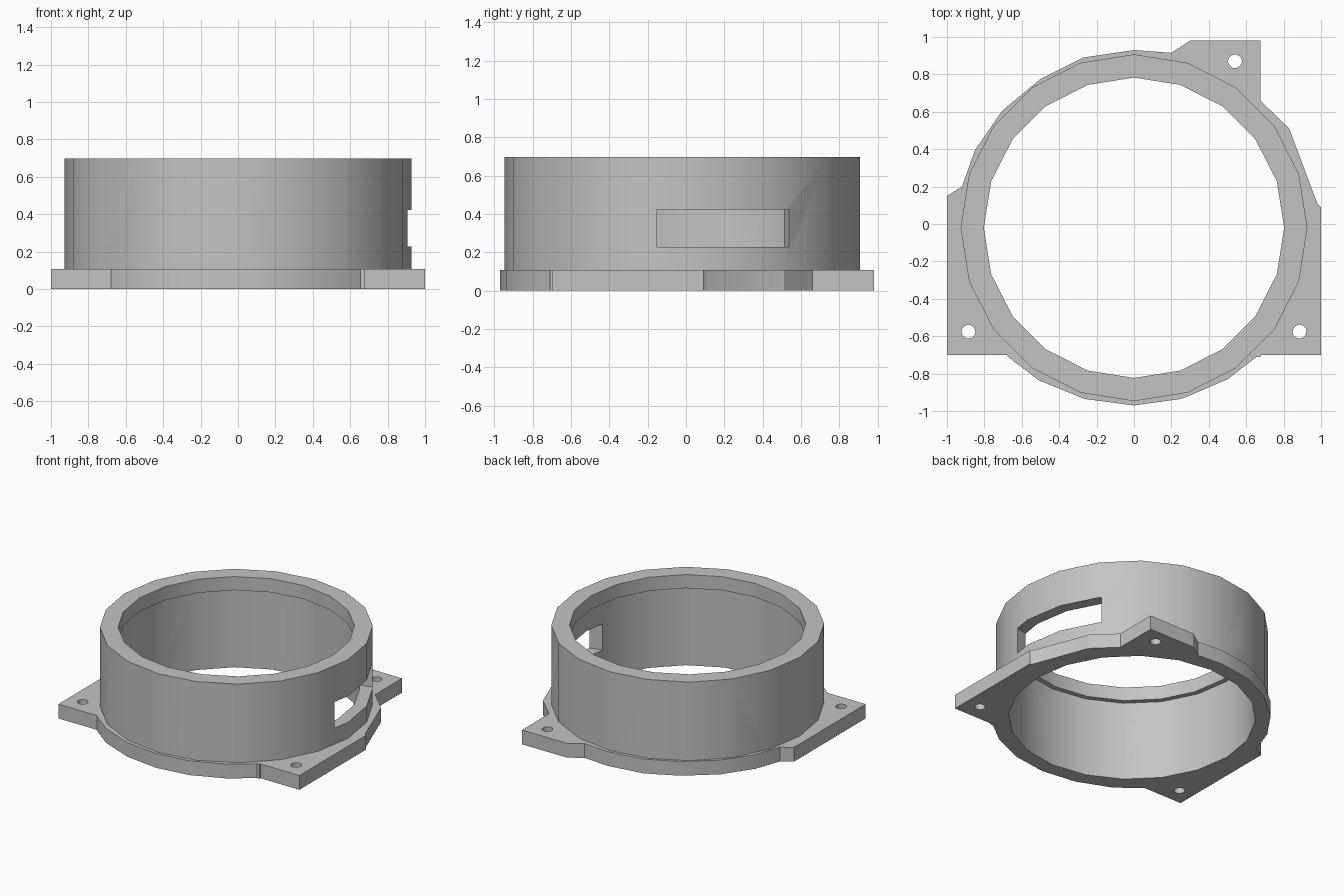
import bpy, bmesh
from math import cos, sin, radians, tau
from mathutils import Matrix, Vector

if "Cube" in bpy.data.objects:
    bpy.data.objects.remove(bpy.data.objects["Cube"])

SIDES = 20
CENTRE = Vector((0, -0.02, 0))
PLATE_TOP, TOP, LIP = 0.107, 0.697, 0.595
OUTER, BORE, LIP_BORE = 0.927, 0.84, 0.803

grey = bpy.data.materials.new("plain grey")
grey.use_nodes = True
grey.diffuse_color = (0.55, 0.55, 0.55, 1)
grey.node_tree.nodes["Principled BSDF"].inputs["Base Color"].default_value = grey.diffuse_color


def make_object(name, bm):
    bmesh.ops.recalc_face_normals(bm, faces=bm.faces)
    mesh = bpy.data.meshes.new(name)
    bm.to_mesh(mesh)
    bm.free()
    mesh.materials.append(grey)
    obj = bpy.data.objects.new(name, mesh)
    bpy.context.scene.collection.objects.link(obj)
    return obj


def circle(x, y, radius, sides):
    return [(x + radius * cos(tau * i / sides), y + radius * sin(tau * i / sides))
            for i in range(sides)]


def prism(name, outline, z0, z1):
    bm = bmesh.new()
    face = bm.faces.new([bm.verts.new((x, y, z0)) for x, y in outline])
    up = bmesh.ops.extrude_face_region(bm, geom=[face], use_keep_orig=True)
    verts = [g for g in up["geom"] if isinstance(g, bmesh.types.BMVert)]
    bmesh.ops.translate(bm, verts=verts, vec=(0, 0, z1 - z0))
    return make_object(name, bm)


def lathe(name, profile):
    bm = bmesh.new()
    rings = [[bm.verts.new((x, y, z)) for x, y in circle(0, CENTRE.y, r, SIDES)]
             for r, z in profile]
    for k, ring in enumerate(rings):
        above = rings[(k + 1) % len(rings)]
        for i in range(SIDES):
            j = (i + 1) % SIDES
            bm.faces.new((ring[i], ring[j], above[j], above[i]))
    return make_object(name, bm)


def cut(obj, cutters):
    bpy.ops.object.select_all(action='DESELECT')
    bpy.context.view_layer.objects.active = obj
    obj.select_set(True)
    for cutter in cutters:
        mod = obj.modifiers.new("cut", 'BOOLEAN')
        mod.operation, mod.solver, mod.object = 'DIFFERENCE', 'EXACT', cutter
        bpy.ops.object.modifier_apply(modifier=mod.name)
        bpy.data.objects.remove(cutter)
    bpy.ops.object.shade_smooth_by_angle(angle=radians(25))


# Ring wall with a narrower lip at its top
wall = lathe("ring_wall", [(OUTER, PLATE_TOP), (OUTER, TOP), (LIP_BORE, TOP),
                           (LIP_BORE, LIP), (BORE, LIP), (BORE, PLATE_TOP)])

# Three straight-sided windows through the wall
windows = []
for angle in (14.5, 125, 255):
    bm = bmesh.new()
    bmesh.ops.create_cube(bm, size=1)
    bm.transform(Matrix.Translation(CENTRE + Vector((0, 0, 0.325)))
                 @ Matrix.Rotation(radians(angle), 4, 'Z')
                 @ Matrix.Translation((0.85, 0, 0))
                 @ Matrix.Diagonal((0.5, 0.71, 0.196, 1)))
    windows.append(make_object("window_cutter", bm))
cut(wall, windows)

# Base plate with three mounting tabs
outline = [(0, 0.93), (-0.27, 0.89), (-0.5, 0.775), (-0.705, 0.605), (-0.85, 0.395),
           (-0.92, 0.2), (-1, 0.15), (-1, -0.7), (-0.68, -0.7), (-0.66, -0.72),
           (-0.51, -0.835), (-0.265, -0.935), (0, -0.97), (0.255, -0.935), (0.5, -0.83),
           (0.655, -0.71), (0.675, -0.71), (0.675, -0.7), (1, -0.7), (1, 0.09),
           (0.98, 0.11), (0.83, 0.51), (0.675, 0.66), (0.675, 0.98), (0.3, 0.98),
           (0.2, 0.915)]
plate = prism("base_plate", outline, 0, PLATE_TOP)

# Bore and screw holes
cutters = [prism("bore_cutter", circle(0, CENTRE.y, BORE, SIDES), -1, 1)]
for x, y in ((-0.885, -0.575), (0.885, -0.575), (0.54, 0.87)):
    cutters.append(prism("hole_cutter", circle(x, y, 0.037, SIDES), -1, 1))
cut(plate, cutters)
